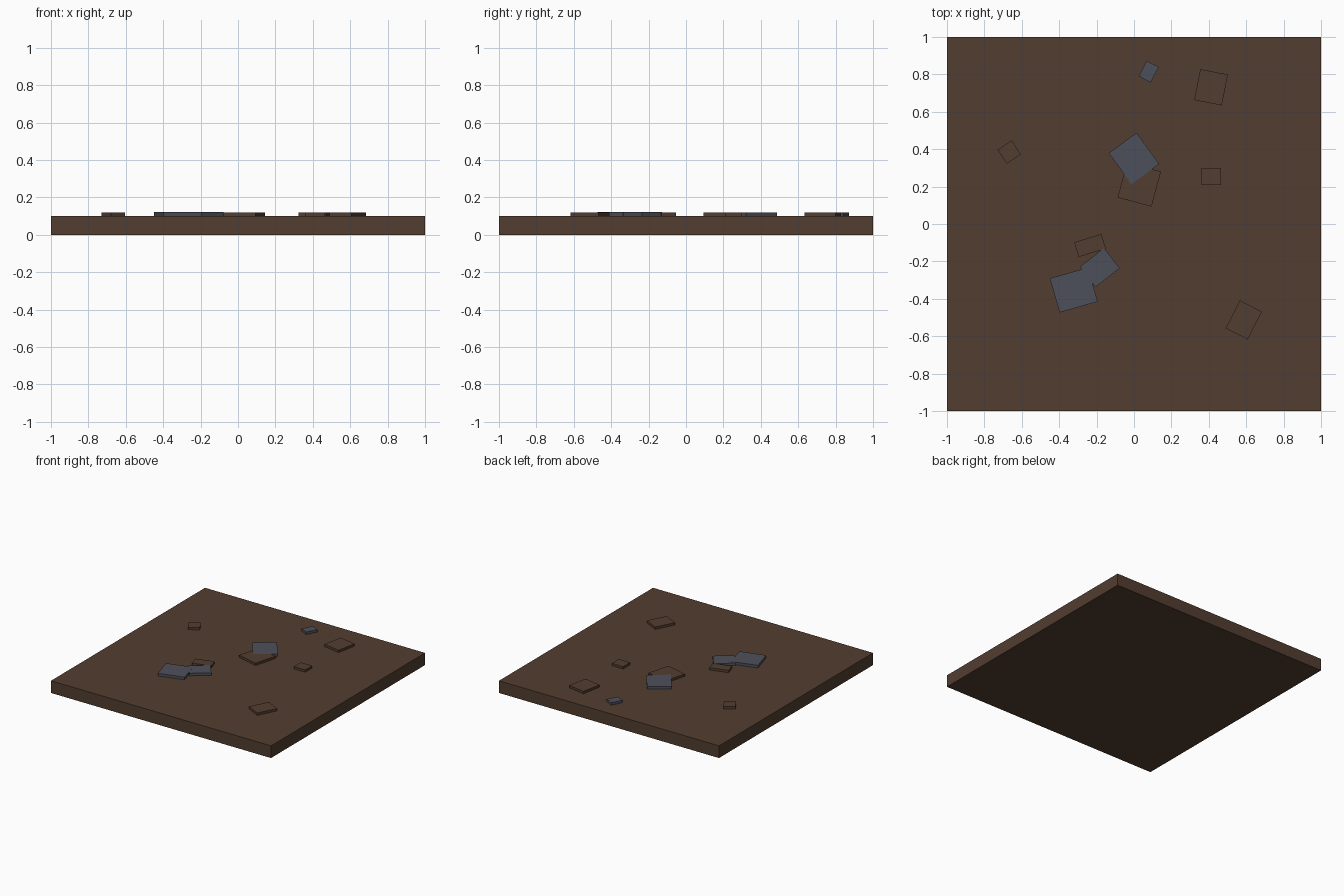
import bpy, math

if "Cube" in bpy.data.objects:
    bpy.data.objects.remove(bpy.data.objects["Cube"])

def material(name, rgb):
    m = bpy.data.materials.new(name)
    m.diffuse_color = (*rgb, 1)
    m.use_nodes = True
    m.node_tree.nodes["Principled BSDF"].inputs["Base Color"].default_value = m.diffuse_color
    return m

EARTH = material("earth_brown", (0.085, 0.047, 0.029))
STONE = material("slate_grey", (0.076, 0.079, 0.103))

def slab(name, x, y, z0, z1, w, d, angle, mat):
    bpy.ops.mesh.primitive_cube_add(size=1, location=(x, y, (z0 + z1) / 2),
                                    rotation=(0, 0, math.radians(angle)))
    ob = bpy.context.object
    ob.name = name
    ob.scale = (w, d, z1 - z0)
    ob.data.materials.append(mat)

# square ground tile
slab("ground_base", 0, 0, 0, 0.1, 2, 2, 0, EARTH)

# flat clods of earth: x, y, width, depth, angle
clods = [(0.412, 0.731, 0.15, 0.168, -11), (-0.667, 0.385, 0.09, 0.09, 33),
         (0.413, 0.254, 0.103, 0.091, 0), (0.028, 0.211, 0.188, 0.194, -15),
         (-0.235, -0.115, 0.152, 0.082, 17), (0.587, -0.513, 0.132, 0.167, -27)]
for i, (x, y, w, d, a) in enumerate(clods):
    slab(f"earth_clod_{i + 1}", x, y, 0.1, 0.119, w, d, a, EARTH)

# flat stones, a hair higher so overlaps show the stone
stones = [(0.079, 0.815, 0.072, 0.093, -27), (0.0, 0.35, 0.184, 0.206, 36),
          (-0.183, -0.233, 0.164, 0.137, 38), (-0.322, -0.353, 0.212, 0.19, 16)]
for i, (x, y, w, d, a) in enumerate(stones):
    slab(f"flat_stone_{i + 1}", x, y, 0.1, 0.12 + 0.0003 * i, w, d, a, STONE)
